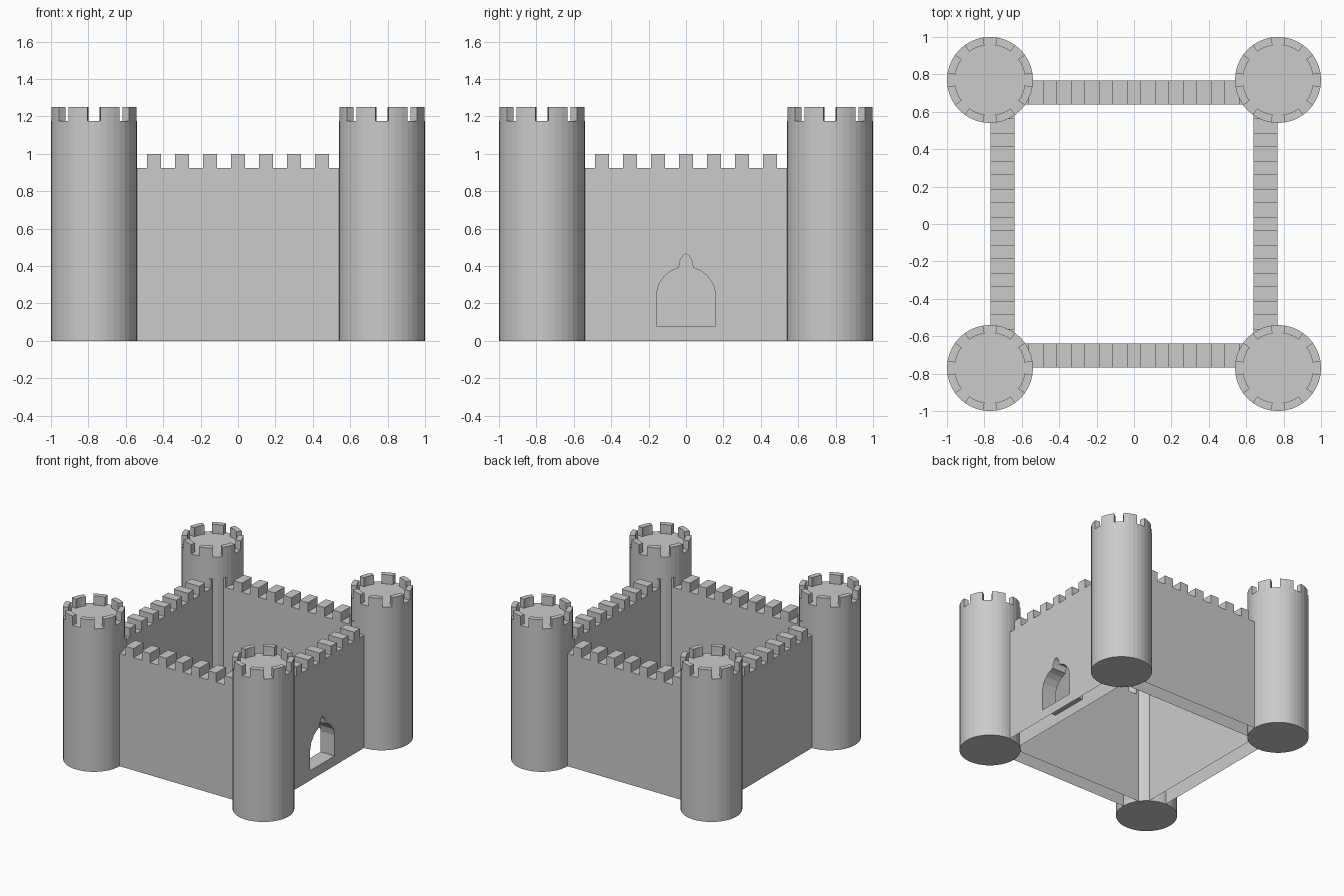
import bpy, bmesh
from math import cos, sin, pi
from mathutils import Matrix, Vector

if "Cube" in bpy.data.objects:
    bpy.data.objects.remove(bpy.data.objects["Cube"])

TOWER_POS, TOWER_R, TOWER_INNER, TOWER_H = 0.77, 0.23, 0.188, 1.175
SIDES = 40
WALL_OUT, WALL_IN, WALL_H = 0.767, 0.64, 0.925
MERLON_H, PITCH = 0.075, 0.15


def add_object(name, bm):
    bmesh.ops.recalc_face_normals(bm, faces=bm.faces[:])
    mesh = bpy.data.meshes.new(name)
    bm.to_mesh(mesh)
    bm.free()
    obj = bpy.data.objects.new(name, mesh)
    bpy.context.collection.objects.link(obj)
    return obj


def prism(name, profile, y0, y1):
    """Solid from an (x, z) outline, spanning y0 to y1."""
    bm = bmesh.new()
    face = bm.faces.new([bm.verts.new((x, y0, z)) for x, z in profile])
    ext = bmesh.ops.extrude_face_region(bm, geom=[face], use_keep_orig=True)
    verts = [g for g in ext["geom"] if isinstance(g, bmesh.types.BMVert)]
    bmesh.ops.translate(bm, verts=verts, vec=(0, y1 - y0, 0))
    return add_object(name, bm)


# Tower: closed cylinder, rim quads raised in threes as battlements
def tower(name, x, y):
    bm = bmesh.new()

    def ring(r, z):
        return [bm.verts.new((x + r * cos(2 * pi * i / SIDES),
                              y + r * sin(2 * pi * i / SIDES), z)) for i in range(SIDES)]

    base, outer, inner = ring(TOWER_R, 0), ring(TOWER_R, TOWER_H), ring(TOWER_INNER, TOWER_H)
    bm.faces.new(base[::-1])
    bm.faces.new(inner)
    raised = []
    for i in range(SIDES):
        j = (i + 1) % SIDES
        bm.faces.new((base[i], base[j], outer[j], outer[i]))
        rim = bm.faces.new((outer[i], outer[j], inner[j], inner[i]))
        if i % 5 in (1, 2, 3):
            raised.append(rim)
    ext = bmesh.ops.extrude_face_region(bm, geom=raised)
    verts = [g for g in ext["geom"] if isinstance(g, bmesh.types.BMVert)]
    bmesh.ops.translate(bm, verts=verts, vec=(0, 0, MERLON_H))
    return add_object(name, bm)


# Wall outline: nine square battlements, the end ones tucked into the towers
def wall_profile():
    end = 4 * PITCH + PITCH / 4
    pts = [(end, 0), (-end, 0)]
    for k in range(-4, 5):
        a, b = k * PITCH - PITCH / 4, k * PITCH + PITCH / 4
        top = WALL_H + MERLON_H
        if k > -4:
            pts.append((a, WALL_H))
        pts += [(a, top), (b, top)]
        if k < 4:
            pts.append((b, WALL_H))
    return pts


# Gate outline: arch with a small pointed crown
def gate_cutter():
    half = [(0.158, 0.08), (0.158, 0.25), (0.145, 0.305), (0.112, 0.35),
            (0.08, 0.375), (0.038, 0.391), (0.032, 0.428), (0.017, 0.455)]
    outline = half + [(0, 0.466)] + [(-x, z) for x, z in reversed(half)]
    return prism("gate_cutter", outline, -0.9, -0.5)


def wall(name, angle, gate=False):
    obj = prism(name, wall_profile(), -WALL_OUT, -WALL_IN)
    if gate:
        cutter = gate_cutter()
        cutter.hide_render = True
        mod = obj.modifiers.new("gate", "BOOLEAN")
        mod.operation, mod.solver, mod.object = "DIFFERENCE", "EXACT", cutter
        deps = bpy.context.evaluated_depsgraph_get()
        baked = bpy.data.meshes.new_from_object(obj.evaluated_get(deps))
        obj.modifiers.clear()
        obj.data = baked
        bpy.data.objects.remove(cutter)
    # Walls are hollow and open underneath
    bm = bmesh.new()
    bm.from_mesh(obj.data)
    bottom = [f for f in bm.faces if all(v.co.z < 0.001 for v in f.verts)]
    bmesh.ops.delete(bm, geom=bottom, context="FACES_ONLY")
    bm.transform(Matrix.Rotation(angle, 4, "Z"))
    bm.to_mesh(obj.data)
    bm.free()


for fy, sy in (("front", -1), ("back", 1)):
    for fx, sx in (("left", -1), ("right", 1)):
        tower(f"{fy}_{fx}_tower", sx * TOWER_POS, sy * TOWER_POS)

for k, side in enumerate(("front", "right", "back", "left")):
    wall(f"{side}_wall", k * pi / 2, gate=(side == "right"))
